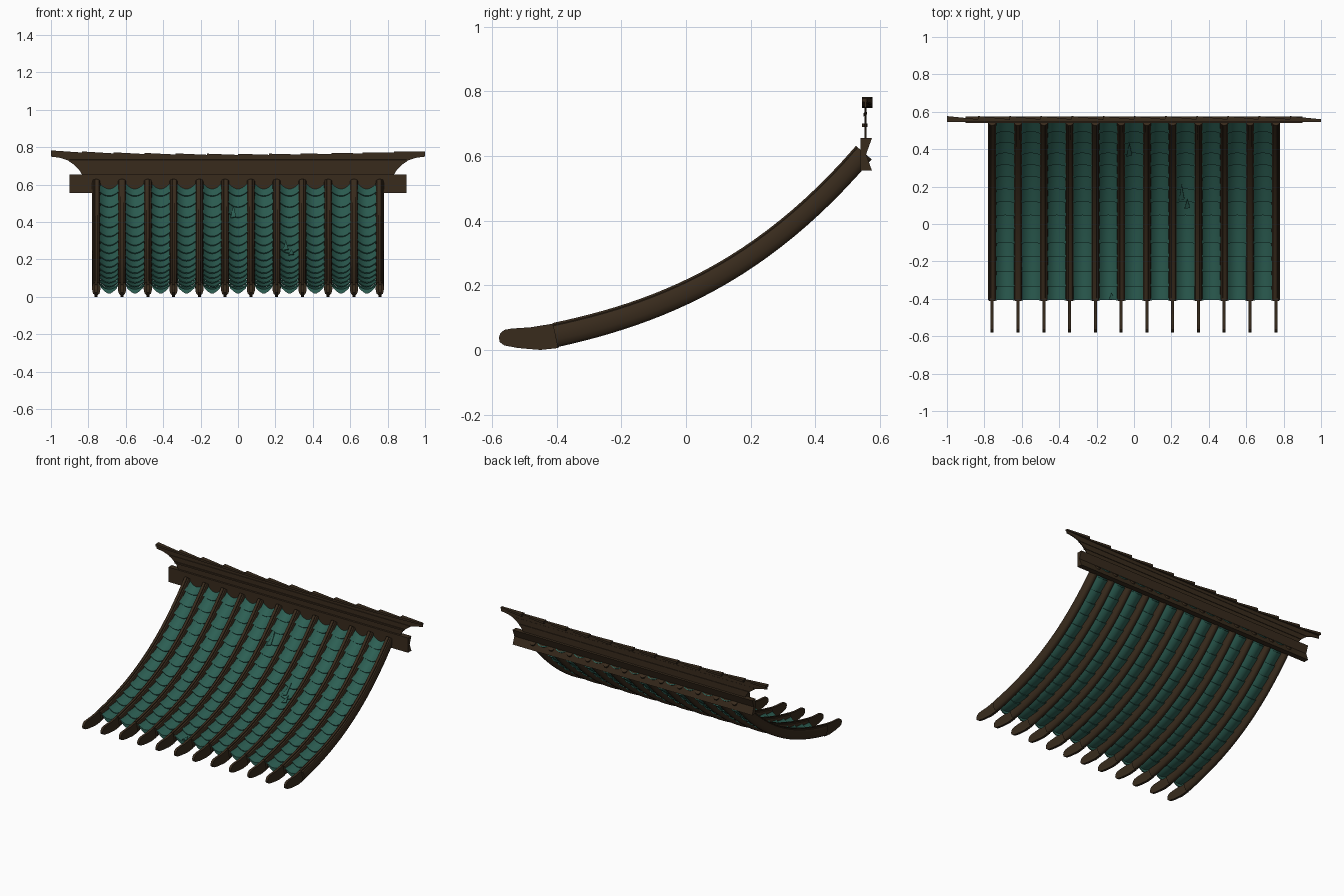
import bpy, math
from mathutils import Vector

if "Cube" in bpy.data.objects:
    bpy.data.objects.remove(bpy.data.objects["Cube"])


def material(name, rgb):
    m = bpy.data.materials.new(name)
    m.diffuse_color = (*rgb, 1)
    m.use_nodes = True
    m.node_tree.nodes["Principled BSDF"].inputs["Base Color"].default_value = m.diffuse_color
    return m


WOOD = material("dark_wood", (0.040, 0.024, 0.012))
TEAL = material("teal_tile", (0.026, 0.115, 0.088))


def build(name, verts, faces, mat, smooth=True):
    me = bpy.data.meshes.new(name)
    me.from_pydata([tuple(v) for v in verts], [], faces)
    me.materials.append(mat)
    ob = bpy.data.objects.new(name, me)
    bpy.context.collection.objects.link(ob)
    if smooth:
        bpy.context.view_layer.objects.active = ob
        ob.select_set(True)
        bpy.ops.object.shade_smooth_by_angle(angle=math.radians(40))
        ob.select_set(False)
    return ob


def loft(rings):
    """Closed skin over equal-sized rings with capped ends."""
    n = len(rings[0])
    verts = [v for r in rings for v in r]
    faces = [(i * n + j, i * n + (j + 1) % n, (i + 1) * n + (j + 1) % n, (i + 1) * n + j)
             for i in range(len(rings) - 1) for j in range(n)]
    faces += [tuple(reversed(range(n))), tuple(range(len(verts) - n, len(verts)))]
    return verts, faces


def prism_x(name, profile, x0, x1, mat=WOOD):
    """Extrude a (y, z) profile along x."""
    return build(name, *loft([[(x, y, z) for y, z in profile] for x in (x0, x1)]), mat, False)


# Roof slope: centre line and its normal
def slope_z(y):
    return 0.178 + 0.472 * y + 0.45 * y**2 + 0.22 * y**3


def frame(y):
    d = 0.472 + 0.90 * y + 0.66 * y**2
    return Vector((0, y, slope_z(y))), Vector((0, -d, 1)).normalized()


RIB_N, PITCH = 12, 0.1378
LOW, HIGH = -0.405, 0.55
rib_x = [(i - (RIB_N - 1) / 2) * PITCH for i in range(RIB_N)]

# Ribs: moulded section swept up the slope, with a thin rounded tail
section = [(0.007, 1), (0.008, 0.84), (0.016, 0.76), (0.021, 0.4), (0.022, 0),
           (0.021, -0.4), (0.016, -0.8), (0.007, -1)]
section += [(-a, b) for a, b in reversed(section)]
tail = [(-0.395, 0.084), (-0.48, 0.070), (-0.54, 0.066), (-0.562, 0.062), (-0.574, 0.052),
        (-0.579, 0.038), (-0.576, 0.024), (-0.562, 0.014), (-0.52, 0.006), (-0.45, 0.0), (-0.395, 0.006)]
for i, x in enumerate(rib_x):
    rings = []
    for k in range(25):
        t = k / 24
        c, n = frame(LOW + (HIGH - LOW) * t)
        h = 0.038 - 0.006 * t
        rings.append([c + n * (b * h) + Vector((x + a, 0, 0)) for a, b in section])
    build(f"rib_{i}", *loft(rings), WOOD)
    prism_x(f"rib_tail_{i}", tail, x - 0.008, x + 0.008)

# Row positions at equal distance along the slope
ys = [LOW + (HIGH - LOW) * k / 400 for k in range(401)]
dist = [0.0]
for a, b in zip(ys, ys[1:]):
    dist.append(dist[-1] + math.hypot(b - a, slope_z(b) - slope_z(a)))


def y_at(s):
    s = min(max(s, 0), dist[-1])
    k = next(k for k, d in enumerate(dist) if d >= s - 1e-9)
    return ys[k]


ROWS, ACROSS, HALF_W = 14, 10, 0.056
STEP = dist[-1] / ROWS

# Tiles: dished pans, each lapping over the one below
for col in range(RIB_N - 1):
    cx = (rib_x[col] + rib_x[col + 1]) / 2
    verts, faces = [], []
    for row in range(ROWS):
        y0, y1 = y_at(row * STEP), y_at((row + 1.25) * STEP)
        rings = []
        for y, lift, bow in ((y0, 0.011, 0.010), ((y0 + y1) / 2, 0.004, 0.005), (y1, -0.003, 0)):
            c, n = frame(y)
            along = Vector((0, n.z, -n.y))
            line = []
            for j in range(ACROSS + 1):
                u = 2 * j / ACROSS - 1
                line.append(c + Vector((cx + u * HALF_W, 0, 0))
                            + n * (lift - 0.016 + 0.030 * u * u) - along * bow * (1 - u * u) * (row > 0))
            rings.append(line + [p - n * 0.006 for p in reversed(line)])
        v, f = loft(rings)
        faces += [tuple(q + len(verts) for q in face) for face in f]
        verts += v
    # Pointed drip lip at the eave
    c, n = frame(LOW)
    lip = []
    for y in (LOW - 0.001, LOW + 0.006):
        top = [Vector((cx + u * HALF_W, y, c.z - 0.006 + 0.03 * u * u)) for u in (-0.8, -0.4, 0, 0.4, 0.8)]
        low = [Vector((cx + u * HALF_W, y, z)) for u, z in ((0.75, 0.046), (0.4, 0.028), (0.15, 0.019),
                                                            (-0.15, 0.019), (-0.4, 0.028), (-0.75, 0.046))]
        lip.append(top + low)
    v, f = loft(lip)
    faces += [tuple(q + len(verts) for q in face) for face in f]
    verts += v
    build(f"tile_column_{col}", verts, faces, TEAL)

# Broken tile shards
for k, (x, y, s) in enumerate(((-0.025, 0.40, 0.05), (0.255, 0.17, 0.05), (0.285, 0.11, 0.03), (-0.12, -0.385, 0.02))):
    c, n = frame(y)
    up = Vector((0, n.z, -n.y))
    p = c + n * 0.006 + Vector((x, 0, 0))
    tri = [p + Vector((-0.015, 0, 0)) - up * s, p + Vector((0.015, 0, 0)) - up * s * 0.8, p + up * s]
    build(f"tile_shard_{k}", *loft([tri, [q - n * 0.005 for q in tri]]), TEAL, False)

# Ridge beam with notched back
prism_x("ridge_beam", [(0.539, 0.555), (0.575, 0.555), (0.557, 0.605), (0.575, 0.655), (0.539, 0.655)], -0.9, 0.9)


def crest(x):
    return 0.755 + 0.018 * x * x


# Ridge board: flared ends, gently dished top edge
flare = [(0.835, 0.655), (0.85, 0.68), (0.875, 0.705), (0.91, 0.73), (0.95, 0.743), (1.0, 0.750)]
outline = flare + [(x / 10, crest(x / 10)) for x in range(10, -11, -1)]
outline += [(-x, z) for x, z in reversed(flare)]
build("ridge_board", *loft([[(x, y, z) for x, z in outline] for y in (0.552, 0.558)]), WOOD, False)

# Ridge mouldings
prism_x("ridge_moulding_low", [(0.545, 0.690), (0.562, 0.690), (0.562, 0.700), (0.545, 0.700)], -0.86, 0.86)
prism_x("ridge_moulding_high", [(0.549, 0.722), (0.560, 0.728), (0.560, 0.736), (0.549, 0.733)], -0.90, 0.90)

# Ridge caps: row of overlapping tapered strips
CAPS = 12
for i in range(CAPS):
    x0, x1 = -1 + 2 * i / CAPS, -1 + 2 * (i + 1) / CAPS
    rings = []
    for x, back, rise in ((x0, 0.577, 0.010), (x1, 0.560, 0.004)):
        z = crest(x)
        rings.append([(x, 0.545, z - 0.006), (x, back, z - 0.006), (x, back, z + rise), (x, 0.545, z + rise)])
    build(f"ridge_cap_{i}", *loft(rings), WOOD, False)
